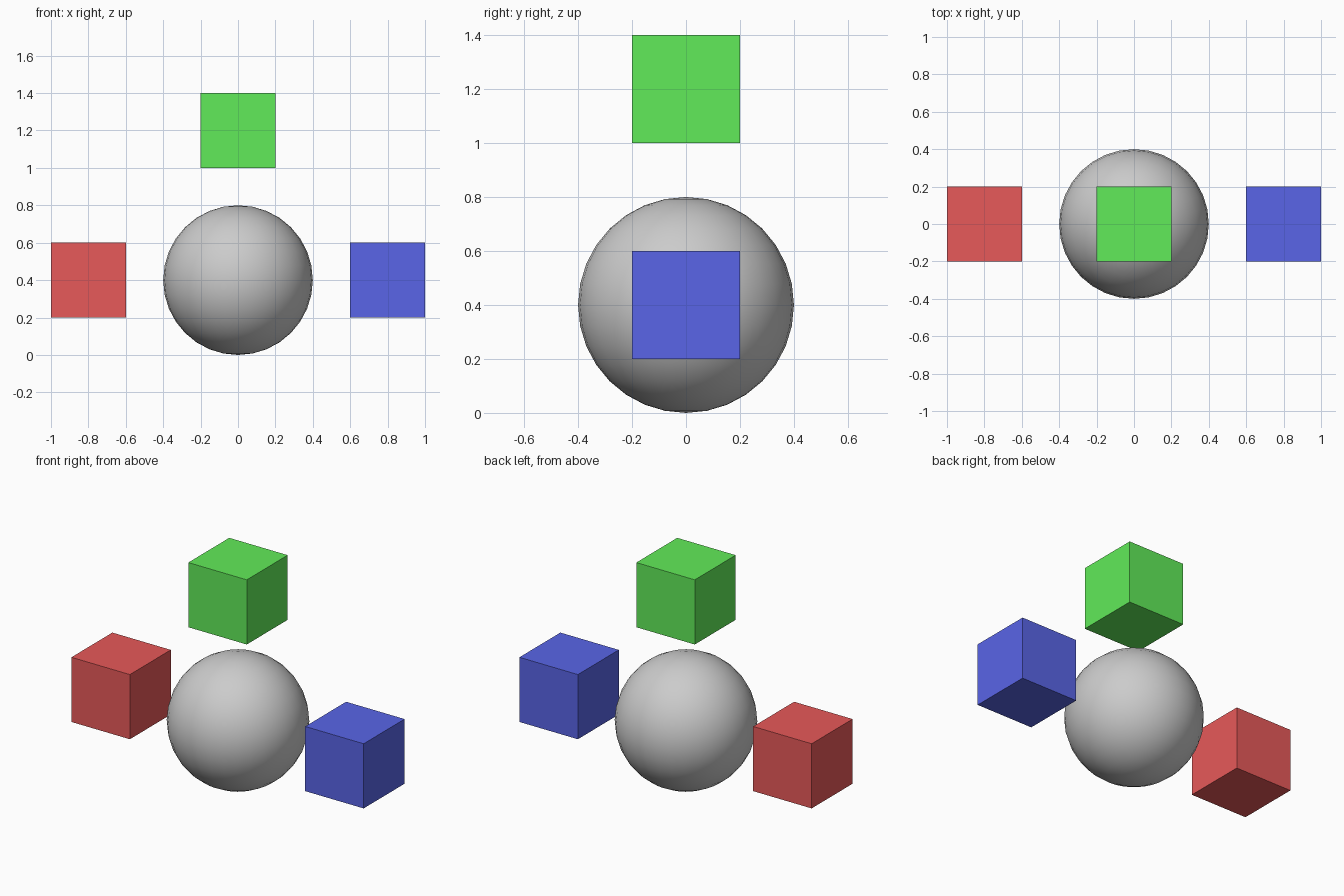
import bpy

if "Cube" in bpy.data.objects:
    bpy.data.objects.remove(bpy.data.objects["Cube"])

# Central smooth ball resting on the ground
bpy.ops.mesh.primitive_uv_sphere_add(segments=32, ring_count=16, radius=0.4,
                                     location=(0, 0, 0.4))
ball = bpy.context.object
ball.name = "ball"
bpy.ops.object.shade_smooth()


def cube(name, location, color):
    bpy.ops.mesh.primitive_cube_add(size=0.4, location=location)
    obj = bpy.context.object
    obj.name = name
    mat = bpy.data.materials.new(name + "_paint")
    mat.diffuse_color = (*color, 1)
    mat.use_nodes = True
    mat.node_tree.nodes["Principled BSDF"].inputs["Base Color"].default_value = mat.diffuse_color
    obj.data.materials.append(mat)


# Coloured cubes to the left, above and to the right
cube("left_cube", (-0.8, 0, 0.4), (0.8, 0.1, 0.1))
cube("top_cube", (0, 0, 1.2), (0.12, 0.83, 0.1))
cube("right_cube", (0.8, 0, 0.4), (0.1, 0.13, 0.8))
